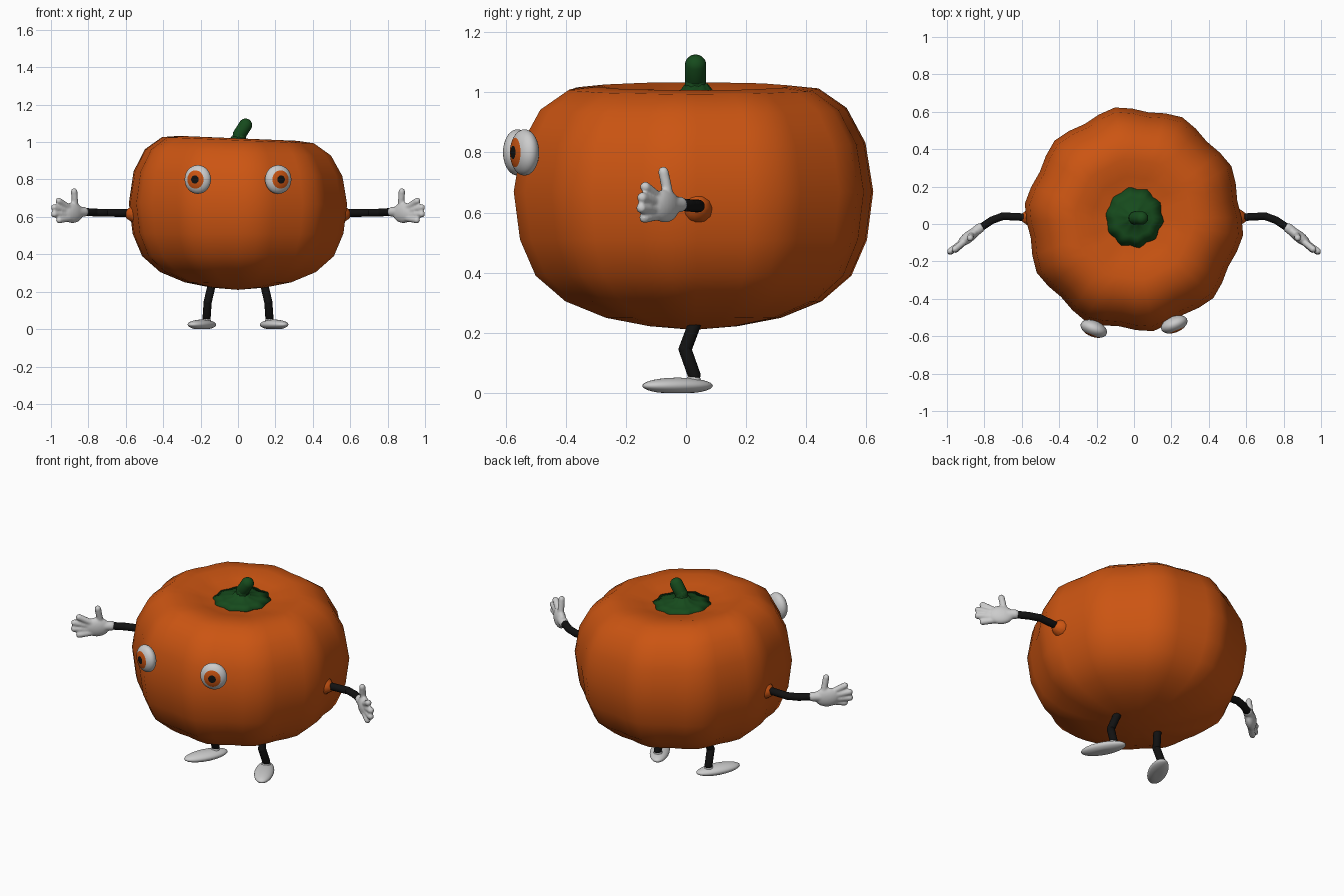
import bpy, bmesh
from math import sin, cos, pi, radians, hypot
from mathutils import Vector, Matrix

if "Cube" in bpy.data.objects:
    bpy.data.objects.remove(bpy.data.objects["Cube"])


def material(name, rgb):
    m = bpy.data.materials.new(name)
    m.diffuse_color = (*rgb, 1)
    m.use_nodes = True
    m.node_tree.nodes["Principled BSDF"].inputs["Base Color"].default_value = m.diffuse_color
    return m


ORANGE = material("orange", (0.60, 0.09, 0.006))
GREEN = material("green", (0.008, 0.07, 0.012))
BLACK = material("black", (0.006, 0.006, 0.006))
WHITE = material("white", (0.72, 0.72, 0.72))


def finish(name, bm, *mats):
    bmesh.ops.recalc_face_normals(bm, faces=bm.faces)
    for f in bm.faces:
        f.smooth = True
    me = bpy.data.meshes.new(name)
    bm.to_mesh(me)
    bm.free()
    for m in mats:
        me.materials.append(m)
    ob = bpy.data.objects.new(name, me)
    bpy.context.collection.objects.link(ob)
    return ob


def ribbed_lathe(name, profile, mat, ry, y0, amp, tilt=0.0, seg=40):
    """Revolve (radius, z) points with ten soft ribs."""
    bm = bmesh.new()
    rings = []
    for r, z in profile:
        ring = []
        for i in range(seg):
            a = 2 * pi * i / seg + radians(100)
            k = r * (1 + amp * cos(10 * (a - radians(100))))
            x = k * cos(a)
            zz = z - tilt * x * max(0, (z - 0.6) / 0.4)
            ring.append(bm.verts.new((x, y0 + k * ry * sin(a), zz)))
        rings.append(ring)
    for lo, hi in zip(rings, rings[1:]):
        for i in range(seg):
            j = (i + 1) % seg
            bm.faces.new((lo[i], lo[j], hi[j], hi[i]))
    bmesh.ops.remove_doubles(bm, verts=bm.verts, dist=1e-5)
    return finish(name, bm, mat)


def add_capsule(bm, a, b, r):
    a, b = Vector(a), Vector(b)
    d = b - a
    vs = bmesh.ops.create_uvsphere(bm, u_segments=14, v_segments=9, radius=r)["verts"]
    for v in vs:
        if v.co.z > 0:
            v.co.z += d.length
    m = Matrix.Translation(a) @ d.to_track_quat('Z', 'Y').to_matrix().to_4x4()
    bmesh.ops.transform(bm, matrix=m, verts=vs)


def add_ellipsoid(bm, c, radii, yaw=0.0, u=24, v=16):
    m = (Matrix.Translation(c) @ Matrix.Rotation(yaw, 4, 'Z')
         @ Matrix.Diagonal((*radii, 1)))
    bmesh.ops.create_uvsphere(bm, u_segments=u, v_segments=v, radius=1, matrix=m)


def tube(name, pts, r, mat):
    bm = bmesh.new()
    for a, b in zip(pts, pts[1:]):
        add_capsule(bm, a, b, r)
    return finish(name, bm, mat)


# Pumpkin body
ribbed_lathe("body", [
    (0, 0.21), (0.14, 0.222), (0.28, 0.25), (0.41, 0.305), (0.505, 0.39), (0.555, 0.51),
    (0.575, 0.67), (0.55, 0.83), (0.49, 0.945), (0.40, 1.01), (0.31, 1.02),
    (0.22, 1.0), (0.14, 0.982), (0, 0.975)], ORANGE, 1.03, 0.025, 0.025, tilt=0.04)

# Stem and its scalloped base
ribbed_lathe("stem_base", [
    (0.14, 0.975), (0.153, 0.988), (0.10, 1.0), (0.05, 1.008), (0.034, 1.03), (0, 1.03)],
    GREEN, 1.03, 0.035, 0.05)
tube("stem", [(0, 0.032, 0.98), (0.008, 0.032, 1.04), (0.04, 0.032, 1.09)], 0.036, GREEN)

for s, side in ((1, "right"), (-1, "left")):
    def P(x, y, z):
        return Vector((s * x, y, z))

    # Eye: flattened ball, iris and pupil coloured around the front pole
    bm = bmesh.new()
    bmesh.ops.create_uvsphere(bm, u_segments=32, v_segments=32, radius=1)
    for f in bm.faces:
        c = f.calc_center_median()
        rad = hypot(c.x, c.y)
        if c.z > 0 and rad < 0.63:
            f.material_index = 2 if rad < 0.33 else 1
    ey = -0.537 if s > 0 else -0.56
    m = (Matrix.Translation((s * 0.215, ey, 0.80)) @ Matrix.Rotation(s * radians(22), 4, 'Z')
         @ Matrix.Diagonal((0.074, 0.043, 0.077, 1)) @ Matrix.Rotation(pi / 2, 4, 'X'))
    bmesh.ops.transform(bm, matrix=m, verts=bm.verts)
    finish(side + "_eye", bm, WHITE, ORANGE, BLACK)

    # Pulled-out arm socket
    bm = bmesh.new()
    m = (Matrix.Translation(P(0.555, 0.035, 0.615)) @ Matrix.Rotation(s * pi / 2, 4, 'Y'))
    bmesh.ops.create_cone(bm, cap_ends=True, segments=12, radius1=0.085, radius2=0.02,
                          depth=0.09, matrix=m)
    finish(side + "_arm_socket", bm, ORANGE)

    # Arm
    tube(side + "_arm", [P(0.56, 0.035, 0.62), P(0.70, 0.042, 0.622), P(0.76, 0.02, 0.623),
                         P(0.82, -0.02, 0.627)], 0.021, BLACK)

    # Hand: cuff, palm, fingers and thumb fused together
    bm = bmesh.new()
    add_capsule(bm, P(0.825, -0.022, 0.627), P(0.86, -0.05, 0.627), 0.027)
    add_ellipsoid(bm, P(0.885, -0.07, 0.622), (0.07, 0.03, 0.055), s * radians(-38))
    for a, b in (((0.89, -0.08, 0.64), (0.958, -0.135, 0.685)),
                 ((0.90, -0.085, 0.628), (0.982, -0.145, 0.65)),
                 ((0.90, -0.085, 0.61), (0.982, -0.148, 0.615)),
                 ((0.89, -0.08, 0.595), (0.955, -0.138, 0.583)),
                 ((0.87, -0.055, 0.64), (0.876, -0.075, 0.735))):
        add_capsule(bm, P(*a), P(*b), 0.018)
    hand = finish(side + "_hand", bm, WHITE)
    rm = hand.modifiers.new("fuse", 'REMESH')
    rm.mode, rm.voxel_size, rm.use_smooth_shade = 'VOXEL', 0.006, True
    sm = hand.modifiers.new("soften", 'SMOOTH')
    sm.factor, sm.iterations = 0.5, 3

    # Leg with bent knee
    tube(side + "_leg", [P(0.135, 0.04, 0.26), P(0.162, -0.003, 0.145), P(0.168, 0.027, 0.06)],
         0.022, BLACK)

    # Foot with ankle cuff, flat sole
    bm = bmesh.new()
    add_ellipsoid(bm, P(0.193, -0.028, 0.027), (0.053, 0.13, 0.027), s * radians(28))
    add_capsule(bm, P(0.168, 0.027, 0.035), P(0.168, 0.025, 0.042), 0.025)
    for v in bm.verts:
        v.co.z = max(v.co.z, 0.003) - 0.003
    finish(side + "_foot", bm, WHITE)
